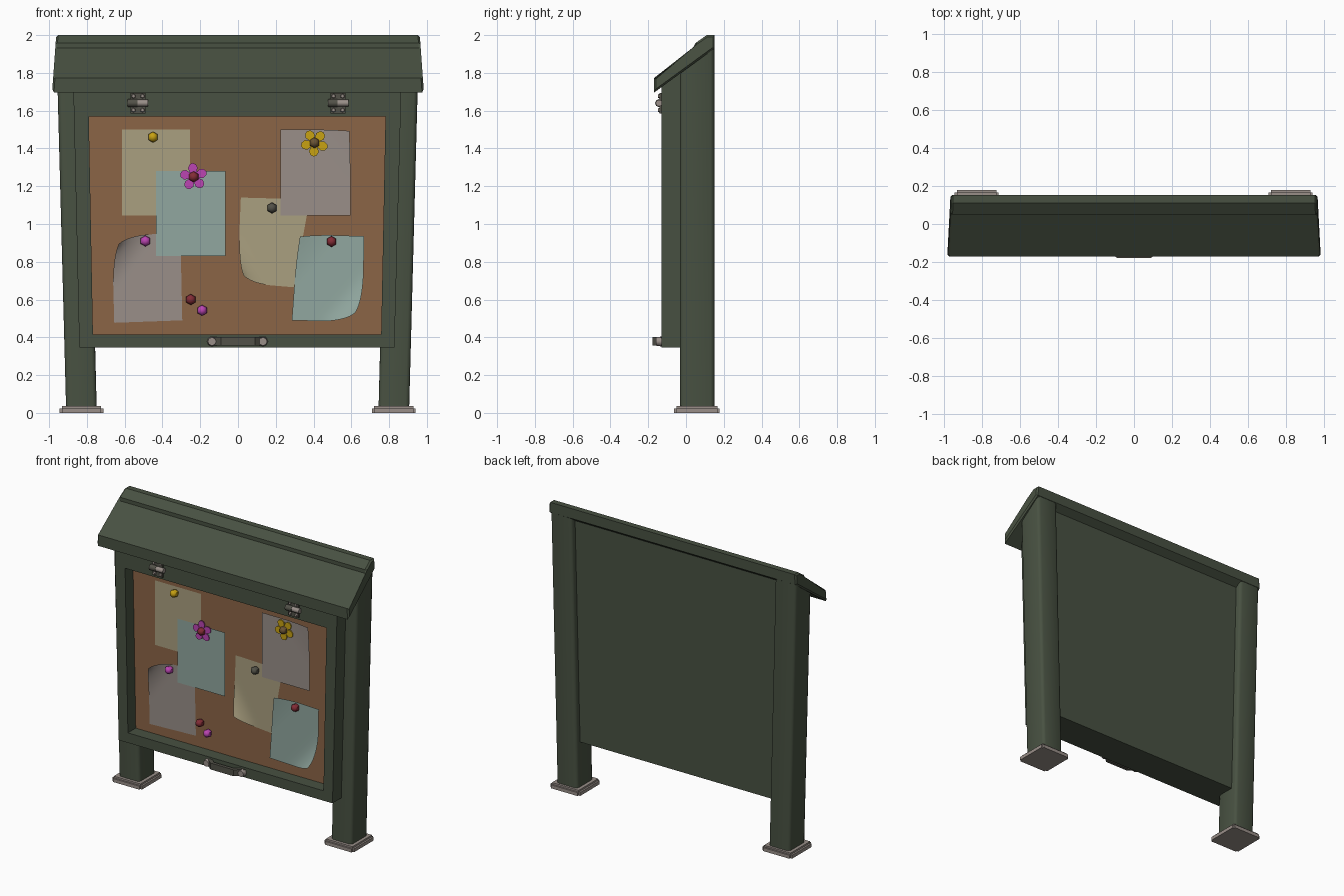
import bpy, bmesh, math
from mathutils import Matrix, Vector

if "Cube" in bpy.data.objects:
    bpy.data.objects.remove(bpy.data.objects["Cube"])


def mat(name, r, g, b):
    m = bpy.data.materials.new(name)
    m.diffuse_color = (r, g, b, 1)
    m.use_nodes = True
    m.node_tree.nodes["Principled BSDF"].inputs["Base Color"].default_value = m.diffuse_color
    return m


GREEN = mat("dark_green", 0.065, 0.083, 0.054)
CORK = mat("cork_brown", 0.26, 0.13, 0.061)
CREAM = mat("cream_paper", 0.40, 0.35, 0.215)
GREY = mat("warm_grey", 0.32, 0.275, 0.25)
TEAL = mat("pale_teal", 0.285, 0.39, 0.35)
RED = mat("dark_red", 0.23, 0.026, 0.038)
PINK = mat("magenta", 0.50, 0.06, 0.45)
YELLOW = mat("yellow", 0.58, 0.36, 0.006)
DARK = mat("dark_metal", 0.085, 0.083, 0.065)
BROWN = mat("brown", 0.15, 0.09, 0.035)


def add(name, bm, *mats, smooth=None, recalc=True):
    if recalc:
        bmesh.ops.recalc_face_normals(bm, faces=bm.faces[:])
    me = bpy.data.meshes.new(name)
    bm.to_mesh(me)
    bm.free()
    ob = bpy.data.objects.new(name, me)
    bpy.context.collection.objects.link(ob)
    for m in mats:
        me.materials.append(m)
    if smooth:
        bpy.ops.object.select_all(action='DESELECT')
        ob.select_set(True)
        bpy.context.view_layer.objects.active = ob
        bpy.ops.object.shade_smooth_by_angle(angle=math.radians(smooth))
    return ob


def loft(bm, a, b):
    """Closed solid between two matching loops of points."""
    va, vb = [bm.verts.new(p) for p in a], [bm.verts.new(p) for p in b]
    bm.faces.new(va)
    bm.faces.new(vb[::-1])
    n = len(va)
    for i in range(n):
        bm.faces.new((va[i], va[(i + 1) % n], vb[(i + 1) % n], vb[i]))


def box(bm, x0, x1, y0, y1, z0, z1):
    q = [(x0, y0), (x1, y0), (x1, y1), (x0, y1)]
    loft(bm, [(*p, z0) for p in q], [(*p, z1) for p in q])


def cylinder(bm, at, axis, r1, r2, depth, n=8):
    bmesh.ops.create_cone(bm, cap_ends=True, segments=n, radius1=r1, radius2=r2, depth=depth,
                          matrix=Matrix.Translation(at) @ Matrix.Rotation(math.pi / 2, 4, axis))


def roof_under(y):
    return 1.695 + 0.73 * (y + 0.17)


# Sloped roof with raised ridge, slightly wider at the eaves, chamfered ends
profile = [(-0.17, 1.695), (-0.17, 1.772), (0.05, 1.932), (0.05, 1.958),
           (0.11, 2.0), (0.152, 2.0), (0.152, 1.93)]
half = lambda z: 0.984 - (z - 1.70) * 0.072
bm = bmesh.new()
loft(bm, [(-half(z), y, z) for y, z in profile], [(half(z), y, z) for y, z in profile])
ends = [e for e in bm.edges if e.verts[0].co.x * e.verts[1].co.x > 0]
bmesh.ops.bevel(bm, geom=ends, offset=0.01, segments=1, affect='EDGES')
add("roof", bm, GREEN)

# Cabinet shell with recessed cork face
Y0, Y1, YC = -0.13, 0.105, -0.042
outer = lambda y: [(-0.84, y, 0.345), (0.828, y, 0.345),
                   (0.865, y, roof_under(y) + 0.01), (-0.872, y, roof_under(y) + 0.01)]
inner = lambda y: [(-0.768, y, 0.415), (0.758, y, 0.415), (0.781, y, 1.57), (-0.79, y, 1.57)]
bm = bmesh.new()
loops = [[bm.verts.new(p) for p in l] for l in (outer(Y1), outer(Y0), inner(Y0), inner(YC))]
for a, b in zip(loops, loops[1:]):
    for i in range(4):
        j = (i + 1) % 4
        bm.faces.new((a[i], a[j], b[j], b[i]))
bm.faces.new(loops[0])
bm.faces.new(loops[3]).material_index = 1
add("cabinet", bm, GREEN, CORK)

# Rounded posts leaning outwards, with bevelled foot plates
for s, side in ((-1, "left"), (1, "right")):
    cx = s * 0.827 - 0.002
    bm = bmesh.new()
    q = [(-0.081, -0.031), (0.081, -0.031), (0.081, 0.15), (-0.081, 0.15)]
    loft(bm, [(cx + x, y, 0.02) for x, y in q],
         [(cx + s * 0.048 + x, y, roof_under(y) + 0.008) for x, y in q])
    tall = [e for e in bm.edges if abs(e.verts[0].co.z - e.verts[1].co.z) > 1]
    bmesh.ops.bevel(bm, geom=tall, offset=0.02, segments=2, profile=0.5, affect='EDGES')
    add(side + "_post", bm, GREEN, smooth=50)

    bm = bmesh.new()
    box(bm, cx - 0.116, cx + 0.116, -0.063, 0.178, 0, 0.036)
    rim = [e for e in bm.edges if max(v.co.z for v in e.verts) > 0.03]
    bmesh.ops.bevel(bm, geom=rim, offset=0.012, segments=2, affect='EDGES')
    add(side + "_foot_plate", bm, GREY, smooth=50)


# Pinned paper sheets: corners are bottom-left, bottom-right, top-right, top-left
def paper(name, corners, y, m, curls=(0, 0, 0, 0), n=14):
    bm = bmesh.new()
    bl, br, tr, tl = [Vector(c) for c in corners]
    mid = (bl + br + tr + tl) / 4
    grid = []
    for j in range(n + 1):
        for i in range(n + 1):
            u, v = i / n, j / n
            p = bl.lerp(br, u).lerp(tl.lerp(tr, u), v)
            near = ((1 - u) + (1 - v), u + 1 - v, u + v, 1 - u + v)
            lift = 0
            for c, d in zip(curls, near):
                w = max(0, d - 1.4) / 0.6
                lift += c * w ** 1.5
                p = p.lerp(mid, c * 4 * w ** 2)
            grid.append(bm.verts.new((p.x, y - lift, p.y)))
    for j in range(n):
        for i in range(n):
            k = j * (n + 1) + i
            bm.faces.new((grid[k], grid[k + 1], grid[k + n + 2], grid[k + n + 1]))
    add(name, bm, m, smooth=60, recalc=False)


rect = lambda x0, x1, z0, z1: [(x0, z0), (x1, z0), (x1, z1), (x0, z1)]
paper("cream_sheet_upper", rect(-0.615, -0.255, 1.045, 1.50), -0.047, CREAM)
paper("teal_sheet_upper", rect(-0.435, -0.065, 0.83, 1.28), -0.052, TEAL)
paper("cream_sheet_lower", [(-0.003, 0.69), (0.295, 0.665), (0.38, 1.13), (0.015, 1.14)],
      -0.047, CREAM, (0.045, 0, 0, 0))
paper("grey_sheet_upper", rect(0.225, 0.595, 1.045, 1.50), -0.053, GREY, (0, 0, 0.008, 0))
paper("grey_sheet_lower", [(-0.655, 0.477), (-0.295, 0.49), (-0.305, 0.95), (-0.668, 0.94)],
      -0.048, GREY, (0, 0, 0, 0.05))
paper("teal_sheet_lower", [(0.285, 0.49), (0.66, 0.48), (0.668, 0.935), (0.318, 0.947)],
      -0.054, TEAL, (0, 0.055, 0, 0.015))

# Low-poly push pins
pins = [(-0.45, 1.46, YELLOW), (-0.235, 1.25, RED), (0.405, 1.43, BROWN), (0.18, 1.085, DARK),
        (-0.49, 0.91, PINK), (0.495, 0.907, RED), (-0.25, 0.60, RED), (-0.19, 0.543, PINK)]
for k, (x, z, m) in enumerate(pins):
    bm = bmesh.new()
    bmesh.ops.create_uvsphere(bm, u_segments=6, v_segments=4, radius=0.029,
                              matrix=Matrix.Translation((x, -0.068, z)) @ Matrix.Rotation(math.pi / 2, 4, 'X'))
    add(f"pin_{k + 1}", bm, m, smooth=50)

# Five-petal flowers behind two of the pins
for name, x, z, m, turn in (("pink_flower", -0.235, 1.25, PINK, 95), ("yellow_flower", 0.405, 1.43, YELLOW, 50)):
    bm = bmesh.new()
    for k in range(5):
        a = math.radians(turn + 72 * k)
        petal = [(0.008, 0.01), (0.046, 0.026), (0.066, 0.017), (0.073, 0),
                 (0.066, -0.017), (0.046, -0.026), (0.008, -0.01)]
        pts = [(x + r * math.cos(a) - t * math.sin(a), z + r * math.sin(a) + t * math.cos(a)) for r, t in petal]
        loft(bm, [(p, -0.060, q) for p, q in pts], [(p, -0.067, q) for p, q in pts])
    add(name, bm, m)

# Hinges: leaf plate, barrel, knuckle and four screws
for s, side in ((-1, "left"), (1, "right")):
    cx, cz = s * 0.53, 1.64
    bm = bmesh.new()
    box(bm, cx - 0.04, cx + 0.04, -0.14, -0.125, cz - 0.054, cz + 0.054)
    cylinder(bm, (cx - 0.027, -0.143, cz), 'Y', 0.021, 0.021, 0.05)
    add(side + "_hinge_leaf", bm, DARK, smooth=50)
    bm = bmesh.new()
    cylinder(bm, (cx, -0.143, cz), 'Y', 0.018, 0.018, 0.108)
    for i in (-1, 1):
        for j in (-1, 1):
            cylinder(bm, (cx + i * 0.024, -0.143, cz + j * 0.037), 'X', 0.013, 0.009, 0.012, 6)
    add(side + "_hinge_pin", bm, GREY, smooth=50)

# Pull handle with two mounting bosses
arch = [(-0.155, -0.125), (-0.09, -0.178), (0.09, -0.178), (0.155, -0.125),
        (0.11, -0.125), (0.08, -0.155), (-0.08, -0.155), (-0.11, -0.125)]
bm = bmesh.new()
loft(bm, [(x, y, 0.357) for x, y in arch], [(x, y, 0.402) for x, y in arch])
add("handle", bm, DARK)
bm = bmesh.new()
for x in (-0.138, 0.132):
    cylinder(bm, (x, -0.142, 0.378), 'X', 0.027, 0.022, 0.035)
add("handle_bosses", bm, GREY, smooth=50)
